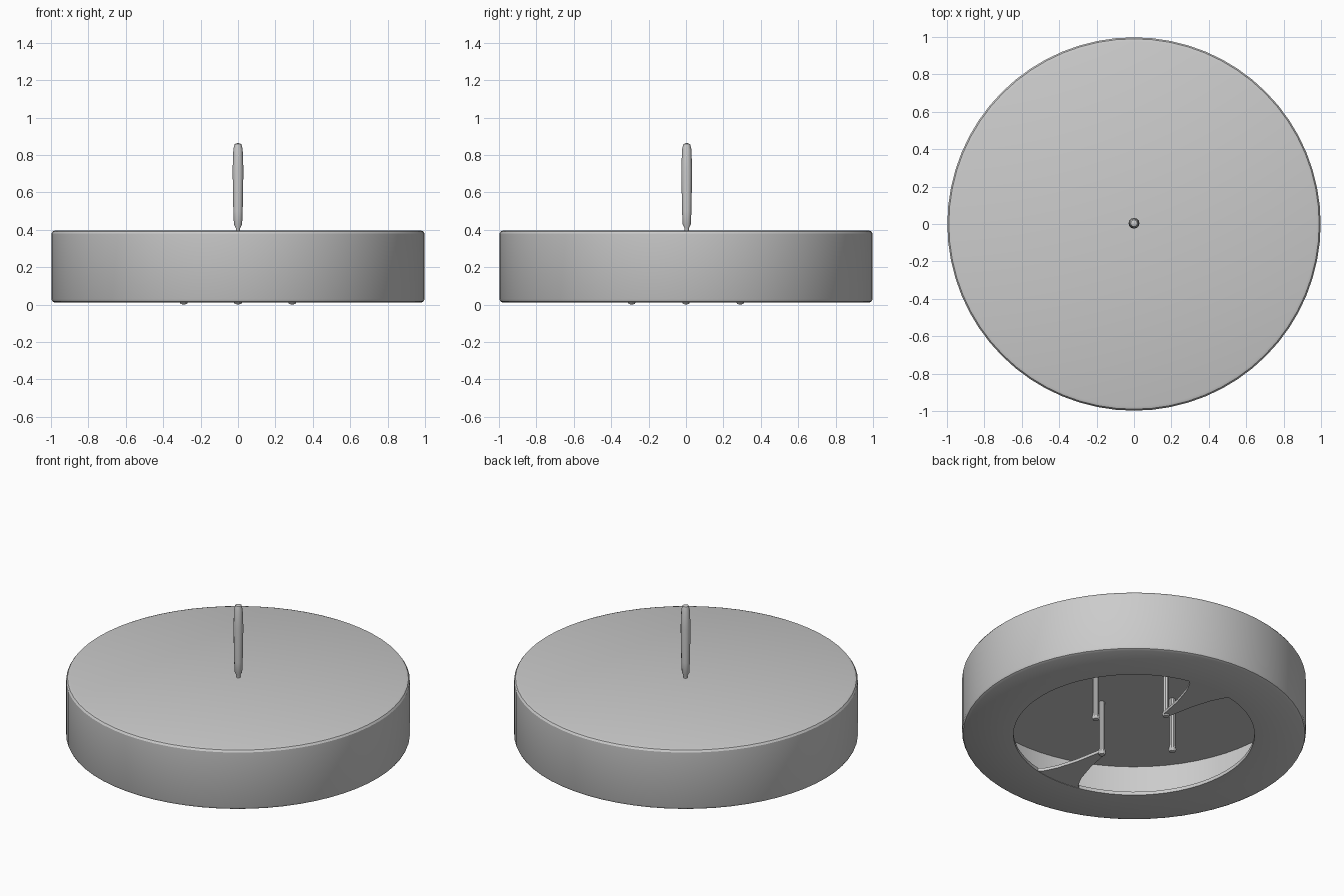
import bpy, bmesh, math
from mathutils import Matrix

if "Cube" in bpy.data.objects:
    bpy.data.objects.remove(bpy.data.objects["Cube"])


def finish(name, bm, angle=30):
    bmesh.ops.remove_doubles(bm, verts=bm.verts, dist=1e-5)
    bmesh.ops.recalc_face_normals(bm, faces=bm.faces)
    me = bpy.data.meshes.new(name)
    bm.to_mesh(me)
    bm.free()
    ob = bpy.data.objects.new(name, me)
    bpy.context.collection.objects.link(ob)
    bpy.ops.object.select_all(action='DESELECT')
    ob.select_set(True)
    bpy.context.view_layer.objects.active = ob
    bpy.ops.object.shade_smooth_by_angle(angle=math.radians(angle))
    return ob


def lathe(name, profile, sides, loc=(0, 0, 0)):
    """Spin an (r, z) profile around z."""
    bm = bmesh.new()
    verts = [bm.verts.new((r, 0, z)) for r, z in profile]
    edges = [bm.edges.new(p) for p in zip(verts, verts[1:])]
    bmesh.ops.spin(bm, geom=verts + edges, cent=(0, 0, 0), axis=(0, 0, 1),
                   angle=math.tau, steps=sides, use_merge=True)
    bmesh.ops.translate(bm, verts=bm.verts, vec=loc)
    return finish(name, bm)


def tab(name, turn):
    """Thin tapered tongue from the bottom ring inwards to a post."""
    half = [(0.20, 0.72), (0.13, 0.66), (0.09, 0.58), (0.05, 0.45), (0.02, 0.29)]
    outline = half + [(-x, y) for x, y in reversed(half)]
    bm = bmesh.new()
    face = bm.faces.new([bm.verts.new((x, y, 0.012)) for x, y in outline])
    ext = bmesh.ops.extrude_face_region(bm, geom=[face])
    top = [g for g in ext['geom'] if isinstance(g, bmesh.types.BMVert)]
    bmesh.ops.translate(bm, verts=top, vec=(0, 0, 0.018))
    bmesh.ops.rotate(bm, verts=bm.verts, cent=(0, 0, 0),
                     matrix=Matrix.Rotation(turn, 3, 'Z'))
    return finish(name, bm)


# Hollow drum: closed top, thin wall, bottom ring with a round opening
lathe("drum_shell", [
    (0, 0.397), (0.975, 0.397), (0.99, 0.392), (0.998, 0.38),
    (0.998, 0.03), (0.992, 0.017), (0.978, 0.01), (0.70, 0.01),
    (0.70, 0.032), (0.97, 0.032), (0.97, 0.355), (0, 0.355)], 64)

# Centre pin, pinched where it meets the top
lathe("centre_pin", [
    (0, 0.38), (0.012, 0.39), (0.012, 0.41), (0.022, 0.43), (0.025, 0.5),
    (0.029, 0.72), (0.025, 0.83), (0.018, 0.858), (0, 0.865)], 12, (0, 0.004, 0))

# Four inner posts hanging from the top plate
for i, label in enumerate(("right", "back", "left", "front")):
    a = i * math.pi / 2
    lathe("post_" + label, [
        (0, 0.0), (0.018, 0.004), (0.024, 0.02), (0.018, 0.045),
        (0.018, 0.36), (0, 0.36)], 10,
        (0.29 * math.cos(a), 0.29 * math.sin(a), 0))

# Two tongues joining the bottom ring to the back and front posts
tab("tab_back", 0)
tab("tab_front", math.pi)
